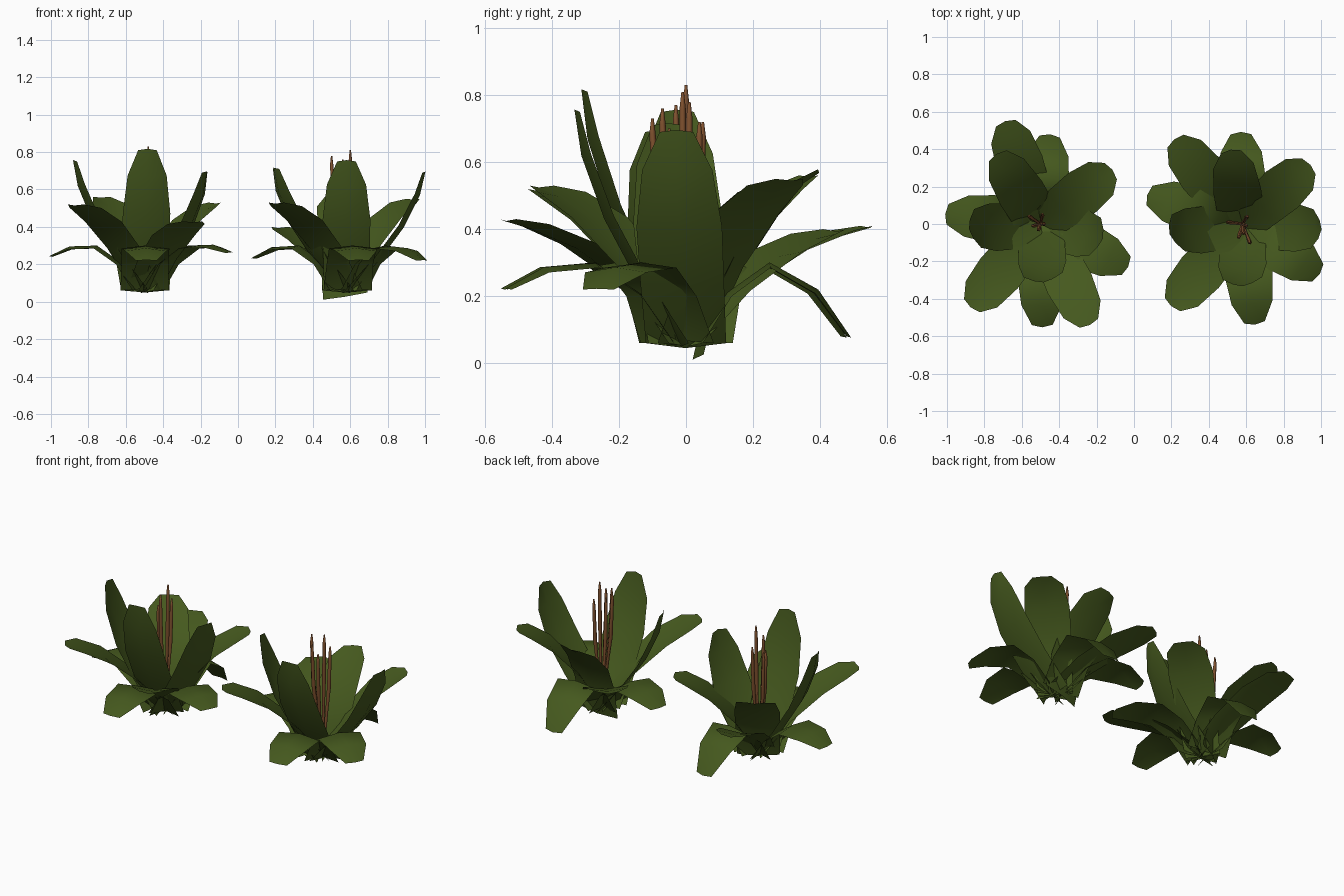
import bpy, bmesh, math
from mathutils import Vector

if "Cube" in bpy.data.objects:
    bpy.data.objects.remove(bpy.data.objects["Cube"])


def material(name, rgb):
    m = bpy.data.materials.new(name)
    m.diffuse_color = (*rgb, 1)
    m.use_nodes = True
    m.node_tree.nodes["Principled BSDF"].inputs["Base Color"].default_value = m.diffuse_color
    return m


GREEN = material("leaf green", (0.060, 0.100, 0.013))
BROWN = material("stalk brown", (0.21, 0.08, 0.027))


def add_object(name, bm, mat):
    for f in bm.faces:
        f.smooth = True
    me = bpy.data.meshes.new(name)
    bm.to_mesh(me)
    bm.free()
    me.materials.append(mat)
    ob = bpy.data.objects.new(name, me)
    bpy.context.collection.objects.link(ob)


# Leaf side profiles: (reach fraction, rise fraction) at five stations
UP = [(0, 0), (.39, .28), (.70, .55), (.91, .82), (1, 1)]
MID = [(-.03, 0), (.27, .46), (.60, .80), (.86, .96), (1, 1)]
STEEP = [(.10, 0), (.22, .36), (.45, .67), (.80, .92), (1, 1)]
WIDTHS = {"up": [.12, .125, .128, .105, .05], "droop": [.13, .125, .128, .11, .055],
          "mid": [.10, .115, .128, .11, .055], "steep": [.12, .125, .128, .11, .055]}
FOLDS = {"up": -.022, "mid": -.016, "steep": -.015, "droop": .016}


def leaf(name, centre, angle, reach, tip_z, kind, yaw=0, roll=0, base_z=.06):
    """Three-rail strip leaf with a shallow midrib fold."""
    if kind == "droop":
        path = [(.10, .06), (.28, .20), (.52, .285),
                (.80, .28 + (tip_z - .24) * .45), (1, tip_z)]
        path = [(r * reach, z) for r, z in path]
    else:
        prof = {"up": UP, "mid": MID, "steep": STEEP}[kind]
        path = [(r * reach, base_z + z * (tip_z - base_z)) for r, z in prof]
    fold = FOLDS[kind]
    a, b = math.radians(angle), math.radians(angle + yaw)
    out = Vector((math.cos(a), math.sin(a), 0))
    side = Vector((-math.sin(b), math.cos(b), -roll))
    up = Vector((0, 0, 1))
    bm = bmesh.new()
    rows = []
    for i, (r, z) in enumerate(path):
        p = Vector((*centre, z)) + out * r
        # fold is applied along the blade normal
        r0, z0 = path[max(i - 1, 0)]
        r1, z1 = path[min(i + 1, 4)]
        run = (out * (r1 - r0) + up * (z1 - z0)).normalized()
        n = (up * (r1 - r0) - out * (z1 - z0)).normalized()
        mid = p + n * fold * (.5 if i == 4 else 1) + run * (.01 if i == 4 else 0)
        w = WIDTHS[kind][i]
        rows.append([bm.verts.new(p - side * w), bm.verts.new(mid), bm.verts.new(p + side * w)])
    for lo, hi in zip(rows, rows[1:]):
        for j in (0, 1):
            bm.faces.new((lo[j], lo[j + 1], hi[j + 1], hi[j]))
    add_object(name, bm, GREEN)


def stalk(name, centre, tip):
    """Thin flower stalk, bending outwards, with a thicker upper spike."""
    base = Vector((*centre, .08))
    tip = Vector(tip)
    bm = bmesh.new()
    rings = []
    for t, rad, lean in [(0, .009, .1), (.4, .009, .6), (.6, .012, .85), (.93, .010, 1), (1, .004, 1)]:
        c = base.lerp(tip, lean)
        c.z = base.z + t * (tip.z - base.z)
        rings.append([bm.verts.new(c + Vector((rad * math.cos(k * math.tau / 5),
                                               rad * math.sin(k * math.tau / 5), 0)))
                      for k in range(5)])
    for lo, hi in zip(rings, rings[1:]):
        for k in range(5):
            bm.faces.new((lo[k], lo[(k + 1) % 5], hi[(k + 1) % 5], hi[k]))
    bm.faces.new(rings[-1])
    add_object(name, bm, BROWN)


# Each plant: centre, leaves (angle, reach, tip height, kind[, yaw, roll, base height]),
# stalk tips (x, y, z)
PLANTS = [
    ("left_plant", (-.50, 0),
     [(174, .50, .24, "droop"), (-26, .51, .26, "droop"), (-89, .54, .22, "droop"),
      (84, .47, .08, "droop"), (109, .57, .41, "mid"), (230, .57, .52, "mid"),
      (-64, .59, .43, "mid"), (37, .47, .53, "mid"), (-87, .30, .81, "up", 4),
      (184, .37, .75, "up", 6), (-13, .33, .69, "up", -4), (122, .43, .56, "steep")],
     [(-.56, .04, .70), (-.49, .05, .72), (-.48, 0, .83),
      (-.51, -.03, .77), (-.54, -.01, .69)]),
    ("right_plant", (.58, 0),
     [(163, .52, .23, "droop"), (-33, .48, .22, "droop"), (-83, .53, .22, "droop"),
      (91, .48, .08, "droop"), (129, .57, .40, "mid"), (229, .57, .53, "mid"),
      (41, .47, .55, "mid"), (-90, .32, .75, "up", 4), (188, .38, .71, "up", 12),
      (-4, .41, .69, "up"), (99, .39, .57, "steep", 0, .16, .03)],
     [(.50, .01, .78), (.60, -.01, .81), (.62, -.10, .73),
      (.56, -.07, .76), (.585, -.05, .70), (.605, .04, .72)]),
]

for name, centre, leaves, stalks in PLANTS:
    for i, spec in enumerate(leaves):
        leaf(f"{name}_{spec[3]}_leaf_{i + 1}", centre, *spec)
    for i, tip in enumerate(stalks):
        stalk(f"{name}_stalk_{i + 1}", centre, tip)
